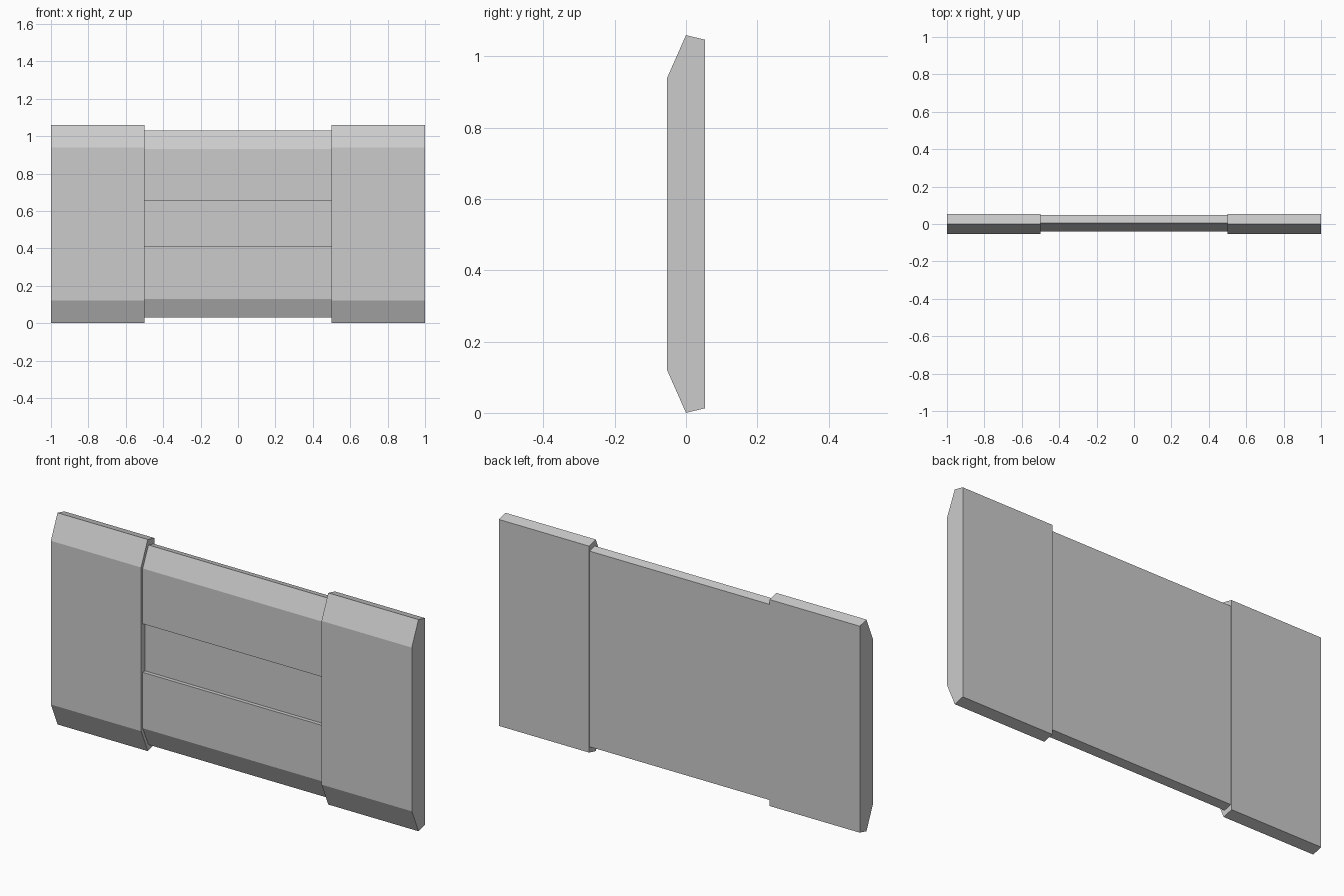
import bpy, bmesh

if "Cube" in bpy.data.objects:
    bpy.data.objects.remove(bpy.data.objects["Cube"])


def extrude_profile(name, profile, x0, x1):
    """Closed prism from a (y, z) outline swept along x."""
    bm = bmesh.new()
    face = bm.faces.new([bm.verts.new((x0, y, z)) for y, z in profile])
    ext = bmesh.ops.extrude_face_region(bm, geom=[face])
    verts = [v for v in ext["geom"] if isinstance(v, bmesh.types.BMVert)]
    bmesh.ops.translate(bm, verts=verts, vec=(x1 - x0, 0, 0))
    bmesh.ops.recalc_face_normals(bm, faces=bm.faces)
    mesh = bpy.data.meshes.new(name)
    bm.to_mesh(mesh)
    bm.free()
    obj = bpy.data.objects.new(name, mesh)
    bpy.context.collection.objects.link(obj)
    return obj


# Thick end panels with chamfered top and bottom
end_profile = [(-0.053, 0.12), (0, 0), (0.053, 0.013),
               (0.053, 1.047), (0, 1.06), (-0.053, 0.94)]
for side, x0, x1 in (("left", -1.0, -0.5), ("right", 0.5, 1.0)):
    extrude_profile(side + "_end_panel", end_profile, x0, x1)

# Thinner centre panel with a shallow recessed band across the front
centre_profile = [(-0.04, 0.13), (0.006, 0.03), (0.048, 0.04),
                  (0.048, 1.02), (0.006, 1.03), (-0.04, 0.93),
                  (-0.04, 0.653), (-0.021, 0.653),
                  (-0.021, 0.41), (-0.04, 0.41)]
extrude_profile("centre_panel", centre_profile, -0.5, 0.5)
